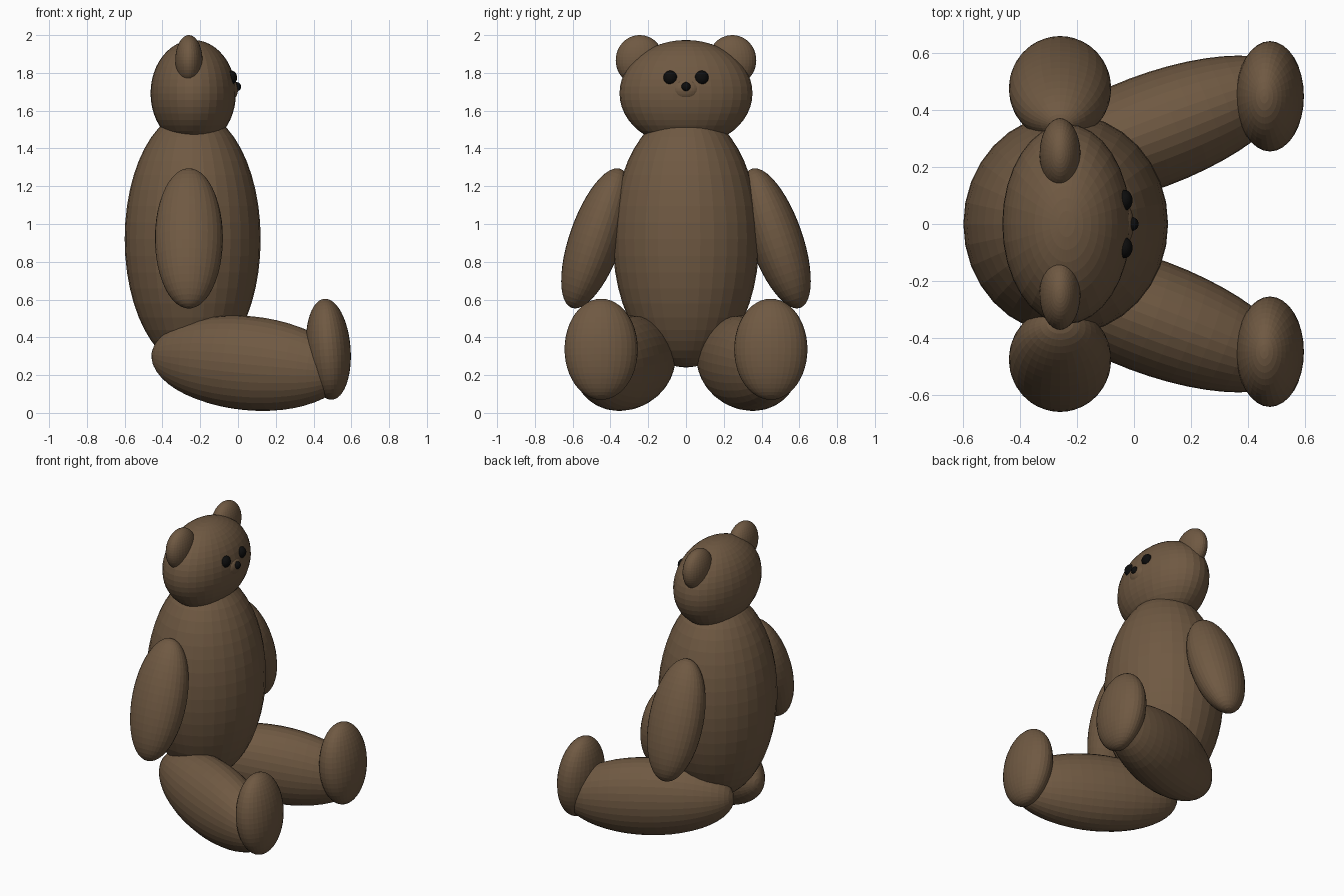
import bpy
from math import radians

if "Cube" in bpy.data.objects:
    bpy.data.objects.remove(bpy.data.objects["Cube"])


def material(name, rgb):
    m = bpy.data.materials.new(name)
    m.diffuse_color = (*rgb, 1)
    m.use_nodes = True
    m.node_tree.nodes["Principled BSDF"].inputs["Base Color"].default_value = m.diffuse_color
    return m


FUR = material("brown_fur", (0.16, 0.10, 0.055))
BLACK = material("black", (0.004, 0.004, 0.004))


def ellipsoid(name, centre, radii, rot=(0, 0, 0), mat=FUR, seg=32, rings=24):
    bpy.ops.mesh.primitive_uv_sphere_add(
        segments=seg, ring_count=rings, radius=1, location=centre,
        rotation=[radians(a) for a in rot])
    ob = bpy.context.object
    ob.name = name
    ob.scale = radii
    ob.data.materials.append(mat)
    return ob


def pair(name, centre, radii, rot=(0, 0, 0), **kw):
    # mirrored copies on both sides of the y = 0 plane
    x, y, z = centre
    for side, label in ((1, "left"), (-1, "right")):
        ellipsoid(f"{label}_{name}", (x, side * y, z), radii,
                  (side * rot[0], rot[1], side * rot[2]), **kw)


# torso and head
ellipsoid("body", (-0.24, 0, 0.92), (0.36, 0.388, 0.68))
ellipsoid("head", (-0.237, 0, 1.692), (0.226, 0.352, 0.282))

# face
ellipsoid("muzzle", (-0.05, 0, 1.712), (0.05, 0.08, 0.062))
ellipsoid("nose", (-0.006, 0, 1.727), (0.022, 0.024, 0.024), mat=BLACK, seg=24, rings=16)
pair("eye", (-0.035, 0.083, 1.775), (0.03, 0.037, 0.037), mat=BLACK, seg=24, rings=16)

# ears
pair("ear", (-0.26, 0.245, 1.867), (0.072, 0.127, 0.133))

# arms, hanging and splayed outwards
pair("arm", (-0.26, 0.476, 0.924), (0.18, 0.14, 0.39), (19.3, 0, 0))

# legs, stretched forwards and apart
pair("leg", (0.055, 0.324, 0.263), (0.249, 0.20, 0.545), (0, 95, 20.7))

# upright feet
pair("foot", (0.478, 0.449, 0.337), (0.118, 0.194, 0.268), (0, -4.3, 0))
